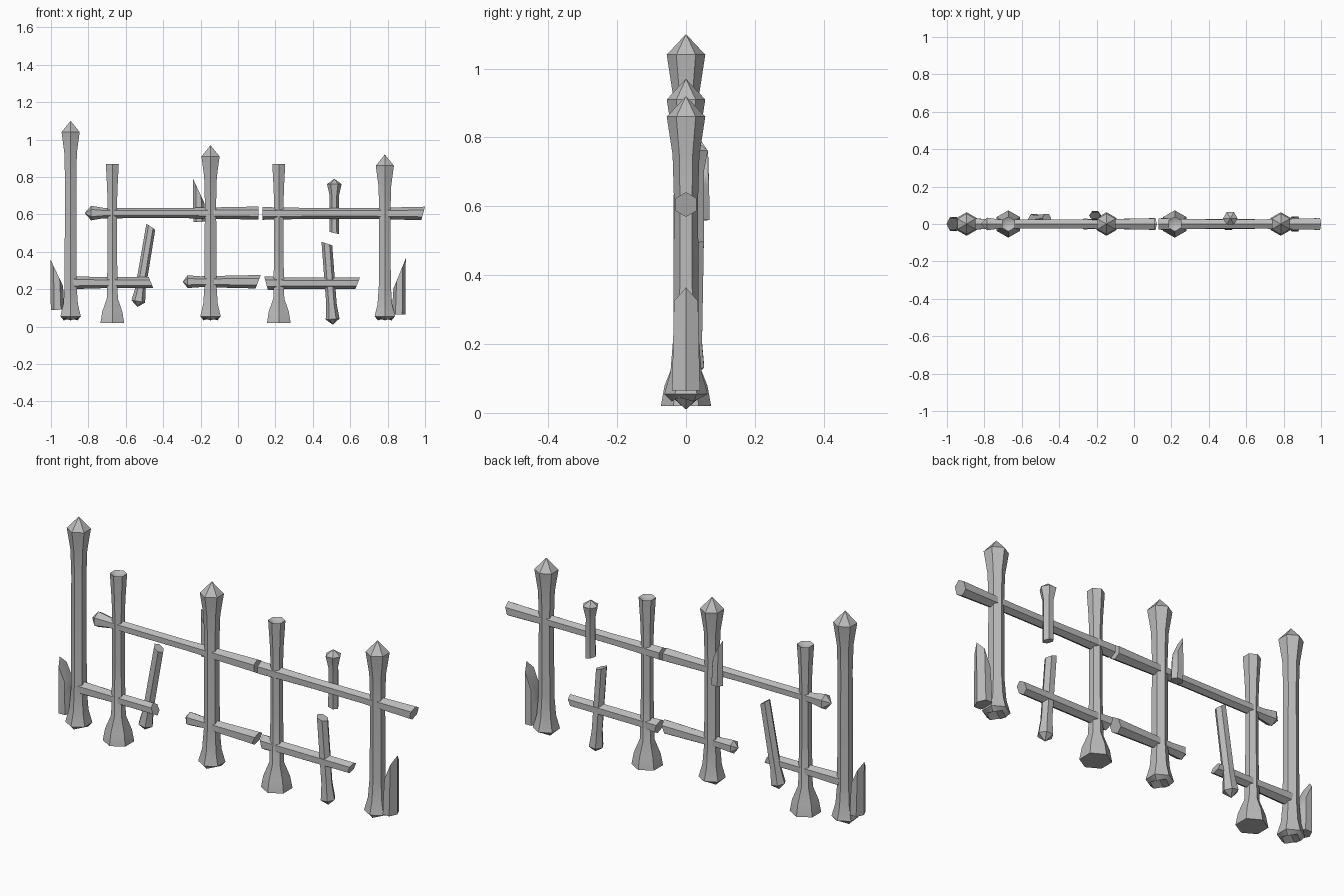
import bpy, bmesh
from math import cos, sin, tau
from mathutils import Vector

cube = bpy.data.objects.get("Cube")
if cube:
    bpy.data.objects.remove(cube)

bone_grey = bpy.data.materials.new("bone grey")
bone_grey.use_nodes = True
colour = (0.5, 0.5, 0.5, 1)
bone_grey.diffuse_color = colour
bone_grey.node_tree.nodes["Principled BSDF"].inputs["Base Color"].default_value = colour


def limb(name, origin, axis, rings, slant=(0, 0), zigzag=0, turn=0, squash=1.0):
    """Six-sided shaft through (distance, radius) rings; radius 0 is a point.
    slant shears the end cuts, zigzag makes knuckles on the first ring."""
    origin, axis = Vector(origin), Vector(axis).normalized()
    side = Vector((0, 0, 1)) if abs(axis.x) > 0.7 else Vector((1, 0, 0))
    u = (side - axis * side.dot(axis)).normalized()
    v = axis.cross(u)
    solid = [i for i, ring in enumerate(rings) if ring[1] > 0]
    bm = bmesh.new()
    loops = []
    for i, (dist, rad) in enumerate(rings):
        if rad == 0:
            loops.append([bm.verts.new(origin + axis * dist)])
            continue
        shear = slant[0] if i == solid[0] else slant[1] if i == solid[-1] else 0
        loop = []
        for k in range(6):
            a = tau * (k + turn) / 6
            d = dist + shear * cos(a)
            if i == solid[0]:
                d += zigzag * (k % 2)
            loop.append(bm.verts.new(origin + axis * d + u * rad * cos(a)
                                     + v * rad * sin(a) * squash))
        loops.append(loop)
    for low, high in zip(loops, loops[1:]):
        for k in range(6):
            n = (k + 1) % 6
            if len(low) == 1:
                bm.faces.new((low[0], high[n], high[k]))
            elif len(high) == 1:
                bm.faces.new((low[k], low[n], high[0]))
            else:
                bm.faces.new((low[k], low[n], high[n], high[k]))
    for loop in (loops[0], loops[-1]):
        if len(loop) > 1:
            bm.faces.new(loop)
    bmesh.ops.recalc_face_normals(bm, faces=bm.faces)
    mesh = bpy.data.meshes.new(name)
    bm.to_mesh(mesh)
    bm.free()
    mesh.materials.append(bone_grey)
    obj = bpy.data.objects.new(name, mesh)
    bpy.context.collection.objects.link(obj)
    bpy.ops.object.select_all(action="DESELECT")
    obj.select_set(True)
    bpy.context.view_layer.objects.active = obj
    bpy.ops.object.shade_smooth_by_angle(angle=0.6)


UP, ALONG = (0, 0, 1), (1, 0, 0)

# Tall posts with pointed heads and knuckled feet
for name, x, top in (("right_post", -0.895, 1.1), ("middle_post", -0.147, 0.97),
                     ("left_post", 0.785, 0.92)):
    limb(name, (x, 0, 0), UP,
         [(0.06, 0), (0.033, 0.042), (0.055, 0.063), (0.12, 0.045), (0.22, 0.037),
          (top - 0.3, 0.035), (top - 0.17, 0.039), (top - 0.06, 0.056), (top, 0)],
         zigzag=0.012, turn=0.5)

# Shorter posts with broad feet and hollow flat tops
for name, x in (("right_short_post", -0.672), ("left_short_post", 0.218)):
    limb(name, (x, 0, 0), UP,
         [(0.02, 0.073), (0.08, 0.062), (0.15, 0.034), (0.4, 0.029), (0.65, 0.029),
          (0.74, 0.032), (0.87, 0.04), (0.845, 0)], turn=0.5)

# Upper rails
limb("upper_rail_right", (0, 0, 0.607), ALONG,
     [(-0.82, 0), (-0.785, 0.039), (-0.72, 0.028), (-0.3, 0.027), (0.11, 0.035)])
limb("upper_rail_left", (0, 0, 0.605), ALONG,
     [(0.13, 0.034), (0.4, 0.029), (0.7, 0.029), (0.99, 0.036)], slant=(0, 0.01))

# Lower rails
limb("lower_rail_right", (0, 0, 0.235), ALONG,
     [(-0.88, 0.034), (-0.7, 0.029), (-0.465, 0.029)], slant=(-0.012, -0.012))
limb("lower_rail_middle", (0, 0, 0.24), ALONG,
     [(-0.295, 0), (-0.27, 0.034), (-0.2, 0.029), (0.108, 0.036)], slant=(0, 0.014))
limb("lower_rail_left", (0, 0, 0.232), ALONG,
     [(0.15, 0.037), (0.25, 0.031), (0.64, 0.03)], slant=(-0.01, 0.012))

# Small bones
limb("upper_small_bone", (0.515, 0.03, 0), UP,
     [(0.5, 0.026), (0.7, 0.025), (0.762, 0.039), (0.79, 0)], slant=(-0.006, 0))
limb("lower_small_bone", (0.508, 0, 0.01), (-0.033, 0, 0.435),
     [(0, 0), (0.03, 0.037), (0.11, 0.028), (0.435, 0.028)], slant=(0, -0.012))
limb("leaning_small_bone", (-0.538, 0.02, 0.105), (0.072, 0.01, 0.43),
     [(0, 0), (0.03, 0.037), (0.1, 0.028), (0.435, 0.026)], slant=(0, -0.012))

# Fangs with steep slanted cuts
limb("right_fang", (-0.965, 0, 0.09), (-0.025, 0, 1),
     [(0, 0.036), (0.1, 0.034), (0.2, 0.031)], slant=(0, -0.07), squash=1.2)
limb("left_fang", (0.86, 0, 0.065), (0.02, 0, 1),
     [(0, 0.036), (0.1, 0.034), (0.22, 0.031)], slant=(0, 0.08), squash=1.3)
limb("back_fang", (-0.207, 0.045, 0.56), (-0.03, 0, 1),
     [(0, 0.032), (0.1, 0.03), (0.17, 0.026)], slant=(0, -0.06), squash=0.85)
